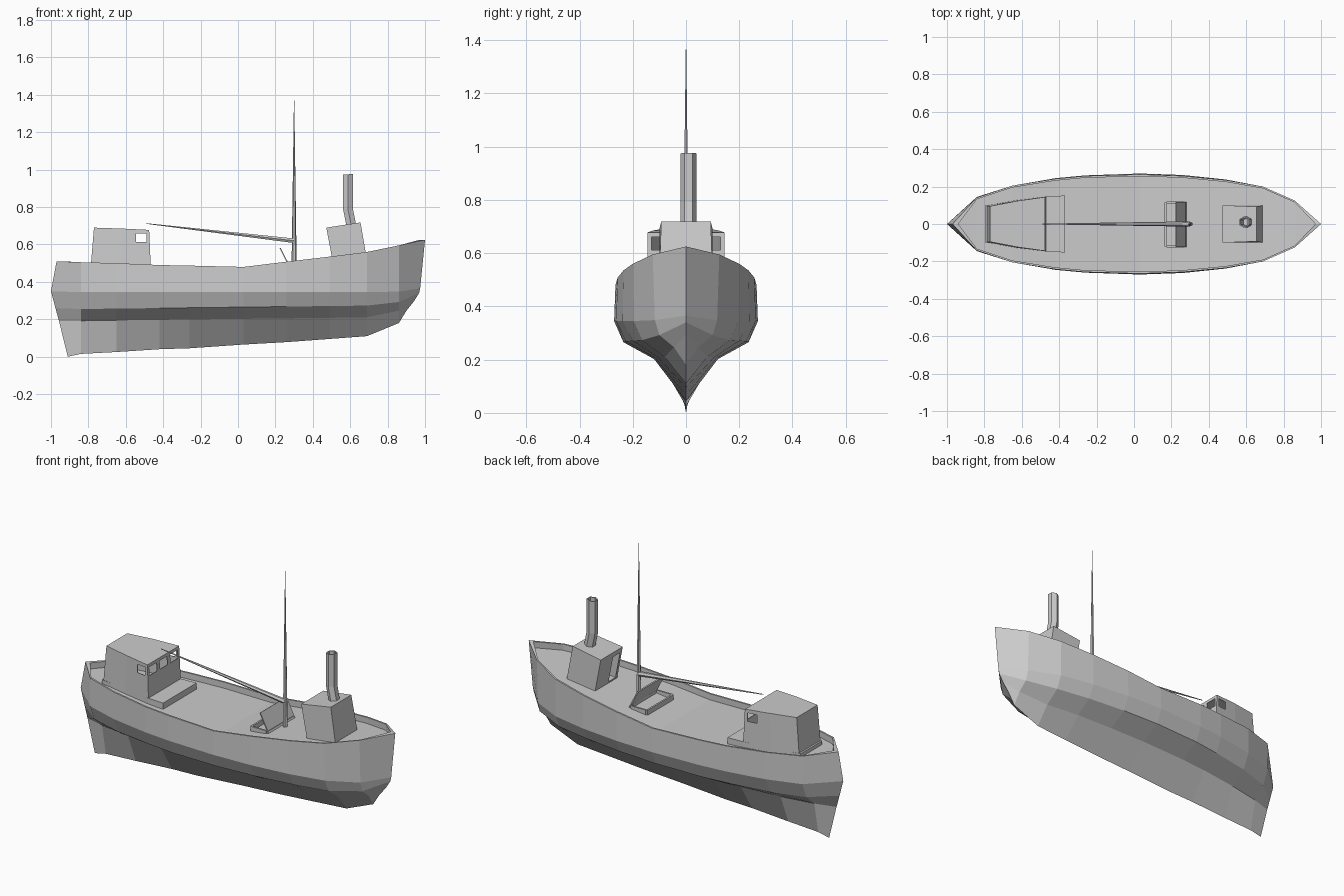
import bpy, bmesh, math
from mathutils import Vector

if "Cube" in bpy.data.objects:
    bpy.data.objects.remove(bpy.data.objects["Cube"])


def make(name, bm):
    bmesh.ops.remove_doubles(bm, verts=bm.verts[:], dist=0.0005)
    bmesh.ops.recalc_face_normals(bm, faces=bm.faces[:])
    me = bpy.data.meshes.new(name)
    bm.to_mesh(me)
    bm.free()
    ob = bpy.data.objects.new(name, me)
    bpy.context.collection.objects.link(ob)
    return ob


def loft(bm, rings, closed=True, bottom=True, top=True):
    """Skin equal-length rings of points and optionally cap the ends."""
    vs = [[bm.verts.new(p) for p in r] for r in rings]
    n = len(vs[0])
    for a, b in zip(vs, vs[1:]):
        for i in range(n if closed else n - 1):
            j = (i + 1) % n
            bm.faces.new((a[i], a[j], b[j], b[i]))
    if closed and bottom:
        bm.faces.new(vs[0][::-1])
    if closed and top:
        bm.faces.new(vs[-1])


def block(bm, x0, x1, y0, y1, z0, z1):
    loft(bm, [[(x0, y0, z), (x1, y0, z), (x1, y1, z), (x0, y1, z)] for z in (z0, z1)])


def both_sides(half):
    """Close a half outline (x, y, z) with its mirror across y = 0."""
    return half + [(x, -y, z) for x, y, z in reversed(half)]


def tube(name, path, radii, sides, caps=True):
    bm = bmesh.new()
    rings = []
    axis = Vector(path[-1]) - Vector(path[0])
    q = axis.to_track_quat('Z', 'Y')
    for p, r in zip(path, radii):
        rings.append([Vector(p) + q @ Vector((r * math.cos(2 * math.pi * i / sides),
                                              r * math.sin(2 * math.pi * i / sides), 0))
                      for i in range(sides)])
    loft(bm, rings, True, caps, caps)
    return make(name, bm)


def solidify(ob, t):
    m = ob.modifiers.new("walls", 'SOLIDIFY')
    m.thickness, m.offset = t, -1


def cut(ob, cutter):
    cutter.hide_render = True
    cutter.hide_set(True)
    m = ob.modifiers.new("openings", 'BOOLEAN')
    m.object, m.operation, m.solver = cutter, 'DIFFERENCE', 'EXACT'


# Hull: x, sheer height, keel height, half widths at sheer, knuckle, bilge, garboard
stations = [
    (-0.84, 0.505, 0.015, 0.142, 0.145, 0.105, 0.035),
    (-0.65, 0.500, 0.025, 0.205, 0.205, 0.165, 0.070),
    (-0.42, 0.490, 0.040, 0.242, 0.245, 0.205, 0.100),
    (-0.26, 0.487, 0.045, 0.257, 0.260, 0.225, 0.112),
    (0.03, 0.480, 0.065, 0.265, 0.270, 0.235, 0.120),
    (0.26, 0.508, 0.078, 0.257, 0.262, 0.225, 0.115),
    (0.49, 0.535, 0.095, 0.235, 0.238, 0.200, 0.105),
    (0.69, 0.560, 0.110, 0.200, 0.197, 0.165, 0.080),
    (0.86, 0.595, 0.180, 0.125, 0.117, 0.100, 0.045),
]


def section(pts, inset):
    """Add rim, bulwark inside and deck to a half section."""
    x, y, z = pts[-1]
    dx, dy = inset
    return pts + [(x + dx, max(y - dy, 0), z), (x + dx, max(y - dy, 0), z - 0.035),
                  (x + dx, 0, z - 0.035)]


sections = [section([(-0.91, 0, 0), (-0.957, 0, 0.19), (-0.976, 0, 0.26),
                     (-1, 0, 0.35), (-0.97, 0, 0.51)], (0.03, 0))]
for x, zs, zk, ws, wn, wb, wg in stations:
    rise = 0.012 * (x + 1)
    bow = max(0, x - 0.69)
    sections.append(section([(x, 0, zk), (x, wg, 0.19 + rise + 0.2 * bow),
                             (x, wb, 0.253 + rise + 0.1 * bow),
                             (x, wn, 0.345 + 0.02 * bow), (x, ws, zs)], (0, 0.01)))
sections.append(section([(0.90, 0, 0.245), (0.94, 0, 0.295), (0.968, 0, 0.34),
                         (0.974, 0, 0.365), (1, 0, 0.625)], (-0.03, 0)))
bm = bmesh.new()
loft(bm, sections, closed=False)
hull = make("hull_and_deck", bm)
mir = hull.modifiers.new("mirror", 'MIRROR')
mir.use_axis = (False, True, False)

# Wheelhouse with windows, standing on a low base
bm = bmesh.new()
loft(bm, [both_sides([(-0.79, 0.098, 0.45), (-0.63, 0.127, 0.45), (-0.465, 0.147, 0.45)]),
          both_sides([(-0.77, 0.095, 0.69), (-0.62, 0.124, 0.685), (-0.475, 0.144, 0.678)])],
     bottom=False)
house = make("wheelhouse", bm)
solidify(house, 0.006)
bm = bmesh.new()
block(bm, -0.545, -0.49, -0.3, 0.3, 0.612, 0.66)
for y in (-0.095, 0, 0.095):
    block(bm, -0.486, -0.43, y - 0.034, y + 0.034, 0.612, 0.66)
cut(house, make("window_cutter", bm))

bm = bmesh.new()
loft(bm, [both_sides([(-0.797, 0.098, z), (-0.47, 0.147, z), (-0.37, 0.152, z)])
          for z in (0.44, 0.49)])
make("wheelhouse_base", bm)

# Engine casing with a doorway in its aft wall
bm = bmesh.new()
loft(bm, [both_sides([(0.51, 0.1, 0.49), (0.69, 0.1, 0.515)]),
          both_sides([(0.472, 0.1, 0.69), (0.655, 0.093, 0.718)])], bottom=False)
casing = make("engine_casing", bm)
solidify(casing, 0.006)
bm = bmesh.new()
block(bm, 0.4, 0.56, -0.085, -0.02, 0.51, 0.66)
cut(casing, make("doorway_cutter", bm))

# Bent six-sided funnel, open at the top
funnel = tube("funnel", [(0.606, 0.01, 0.70), (0.588, 0.01, 0.79), (0.588, 0.01, 0.975)],
              [0.03] * 3, 6, caps=False)
solidify(funnel, 0.007)

# Mast and boom
tube("mast", [(0.30, 0, 0.47), (0.30, 0, 1.37)], [0.014, 0.001], 6)
tube("boom", [(0.30, 0, 0.62), (-0.49, 0, 0.712)], [0.014, 0.002], 6)

# Hatch coaming and its raised lid
bm = bmesh.new()
for x in (0.168, 0.272):
    block(bm, x - 0.005, x + 0.005, -0.12, 0.115, 0.455, 0.49)
for y in (-0.12, 0.115):
    block(bm, 0.173, 0.267, y - 0.005, y + 0.005, 0.455, 0.49)
make("hatch_coaming", bm)
bm = bmesh.new()
loft(bm, [[(x, -0.122, z), (x + 0.006, -0.122, z + 0.003),
           (x + 0.006, 0.117, z + 0.003), (x, 0.117, z)]
          for x, z in ((0.275, 0.475), (0.222, 0.58))])
make("hatch_lid", bm)
